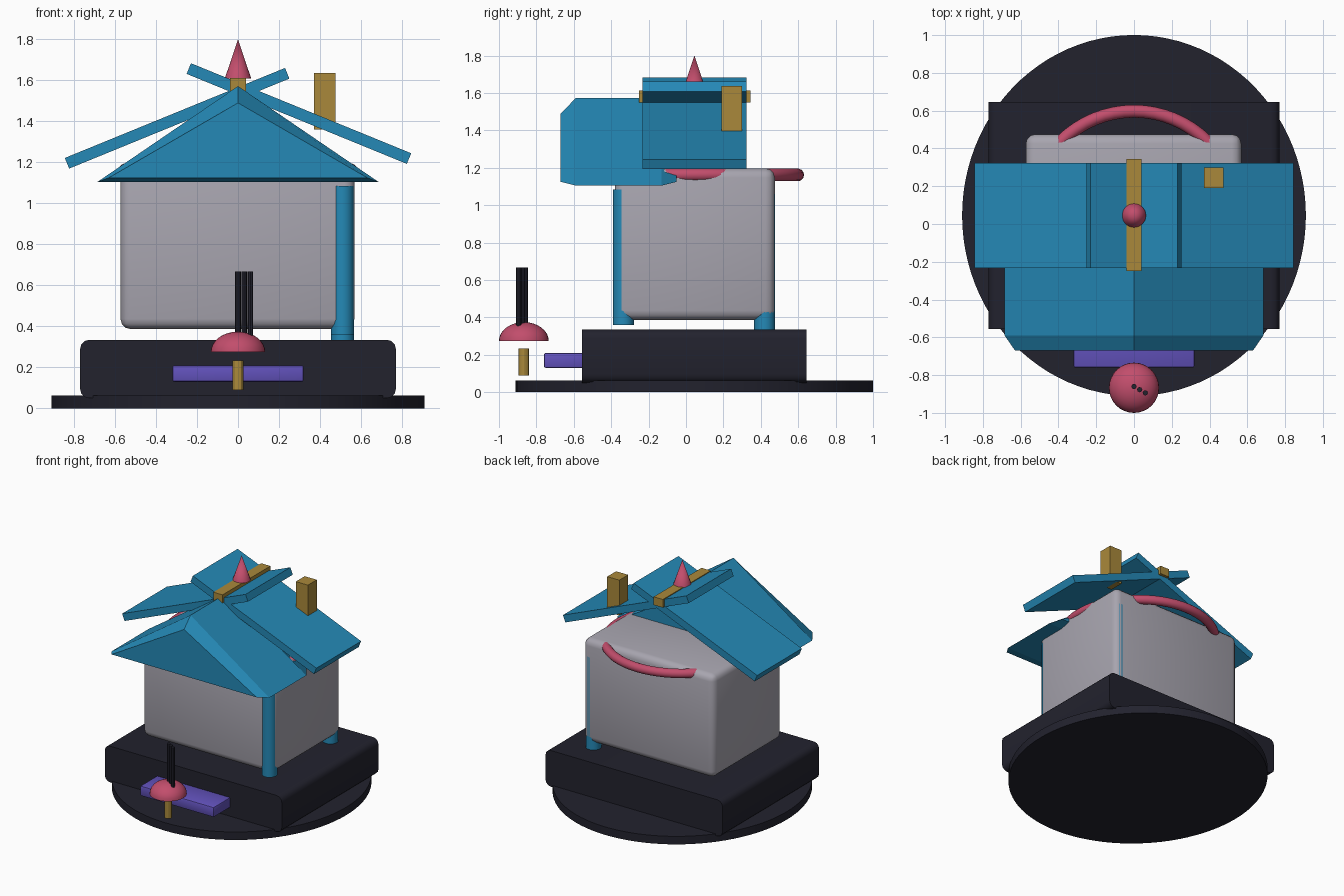
import bpy, bmesh, math
from mathutils import Matrix, Vector

if "Cube" in bpy.data.objects:
    bpy.data.objects.remove(bpy.data.objects["Cube"])


def material(name, r, g, b):
    m = bpy.data.materials.new(name)
    m.use_nodes = True
    m.diffuse_color = (r, g, b, 1)
    m.node_tree.nodes["Principled BSDF"].inputs["Base Color"].default_value = (r, g, b, 1)
    return m


blue = material("roof blue", .018, .25, .47)
gold = material("brass", .40, .25, .043)
pink = material("rose", .54, .075, .15)
grey = material("wall grey", .39, .376, .43)
dark = material("charcoal", .016, .016, .027)
purple = material("violet", .122, .084, .50)


def finish(name, bm, mat, smooth=None):
    bmesh.ops.recalc_face_normals(bm, faces=bm.faces)
    mesh = bpy.data.meshes.new(name)
    bm.to_mesh(mesh)
    bm.free()
    mesh.materials.append(mat)
    ob = bpy.data.objects.new(name, mesh)
    bpy.context.collection.objects.link(ob)
    if smooth:
        bpy.ops.object.select_all(action='DESELECT')
        ob.select_set(True)
        bpy.context.view_layer.objects.active = ob
        bpy.ops.object.shade_smooth_by_angle(angle=math.radians(smooth))
    return ob


def box(name, low, high, mat, bevel=0, segments=3, axis=None, tilt=0):
    """Box between two corners; bevel all edges or only those along one axis."""
    low, high = Vector(low), Vector(high)
    size, mid = high - low, (low + high) / 2
    bm = bmesh.new()
    bmesh.ops.create_cube(bm, size=1)
    bmesh.ops.scale(bm, vec=size, verts=bm.verts)
    if bevel:
        edges = [e for e in bm.edges if axis is None
                 or abs(e.verts[0].co[axis] - e.verts[1].co[axis]) > 1e-4]
        bmesh.ops.bevel(bm, geom=edges, offset=bevel, segments=segments,
                        profile=.5, affect='EDGES')
    bm.transform(Matrix.Translation(mid) @ Matrix.Rotation(tilt, 4, 'Y'))
    return finish(name, bm, mat, 40 if bevel else None)


def cylinder(name, x, y, z0, z1, r, mat, sides=16, top=None, stretch=1):
    bm = bmesh.new()
    bmesh.ops.create_cone(bm, cap_ends=True, segments=sides, radius1=r,
                          radius2=r if top is None else top, depth=z1 - z0)
    bmesh.ops.scale(bm, vec=(1, stretch, 1), verts=bm.verts)
    bm.transform(Matrix.Translation((x, y, (z0 + z1) / 2)))
    return finish(name, bm, mat, 30)


def loft(name, sections, mat):
    """Skin a row of matching closed cross-sections and cap both ends."""
    bm = bmesh.new()
    rings = [[bm.verts.new(p) for p in s] for s in sections]
    for a, b in zip(rings, rings[1:]):
        for i in range(len(a)):
            j = (i + 1) % len(a)
            bm.faces.new((a[i], a[j], b[j], b[i]))
    bm.faces.new(rings[0])
    bm.faces.new(rings[-1])
    return finish(name, bm, mat)


# Ground plate, plinth and front step
cylinder("ground_plate", 0, .045, 0, .063, .91, dark, sides=96, stretch=1.05)
box("plinth", (-.77, -.555, .05), (.77, .645, .335), dark, bevel=.045, axis=1)
box("front_step", (-.32, -.76, .13), (.32, -.54, .21), purple, bevel=.01, segments=2)

# House walls with a rope ring around the top
box("house_walls", (-.573, -.38, .387), (.568, .475, 1.197), grey, bevel=.05)
bm = bmesh.new()
MAJOR, MINOR, AROUND, TUBE = .547, .034, 64, 14
ring = [[bm.verts.new(((MAJOR + MINOR * math.cos(v)) * math.cos(u),
                       .05 + (MAJOR + MINOR * math.cos(v)) * math.sin(u),
                       1.162 + MINOR * math.sin(v)))
         for v in (math.tau * j / TUBE for j in range(TUBE))]
        for u in (math.tau * i / AROUND for i in range(AROUND))]
for i in range(AROUND):
    for j in range(TUBE):
        a, b, k = ring[i], ring[(i + 1) % AROUND], (j + 1) % TUBE
        bm.faces.new((a[j], b[j], b[k], a[k]))
finish("rope_ring", bm, pink, 60)

# Corner posts
cylinder("front_corner_post", .51, -.335, .36, 1.085, .056, blue)
cylinder("back_corner_post", .51, .42, .335, 1.06, .056, blue)


# Porch roof: gable with chamfered ends
def gable(y, half, base, apex):
    return [(-half, y, base), (half, y, base), (0, y, apex)]


loft("porch_roof", [gable(-.67, .63, 1.125, 1.49), gable(-.59, .685, 1.105, 1.572),
                    gable(-.13, .685, 1.105, 1.572), gable(-.05, .63, 1.125, 1.49)], blue)

# Crossed roof slabs
for name, x, z, tilt in (("right_roof_slab", -.297, 1.415, -.388),
                         ("left_roof_slab", .297, 1.438, .388)):
    box(name, (x - .58, -.233, z - .028), (x + .58, .323, z + .028), blue, tilt=tilt)

# Ridge beam, finial and chimney
box("ridge_beam", (-.04, -.25, 1.548), (.04, .345, 1.612), gold)
cylinder("finial", 0, .045, 1.61, 1.8, .064, pink, top=0)
box("chimney", (.37, .19, 1.36), (.475, .3, 1.637), gold)

# Small lantern in front: stem, domed cap and three sticks
cylinder("lantern_stem", 0, -.867, .09, .235, .028, gold, sides=12)
bm = bmesh.new()
bmesh.ops.create_uvsphere(bm, u_segments=32, v_segments=16, radius=.133)
bmesh.ops.bisect_plane(bm, geom=bm.verts[:] + bm.edges[:] + bm.faces[:],
                       plane_co=(0, 0, 0), plane_no=(0, 0, 1), clear_inner=True)
bmesh.ops.holes_fill(bm, edges=[e for e in bm.edges if e.is_boundary])
bmesh.ops.scale(bm, vec=(1, 1, .75), verts=bm.verts)
bm.transform(Matrix.Translation((0, -.867, .275)))
finish("lantern_cap", bm, pink, 40)
for i in range(3):
    cylinder(f"stick_{i + 1}", .03 * i, -.86 - .017 * i, .32, .667, .014, dark, sides=8)
